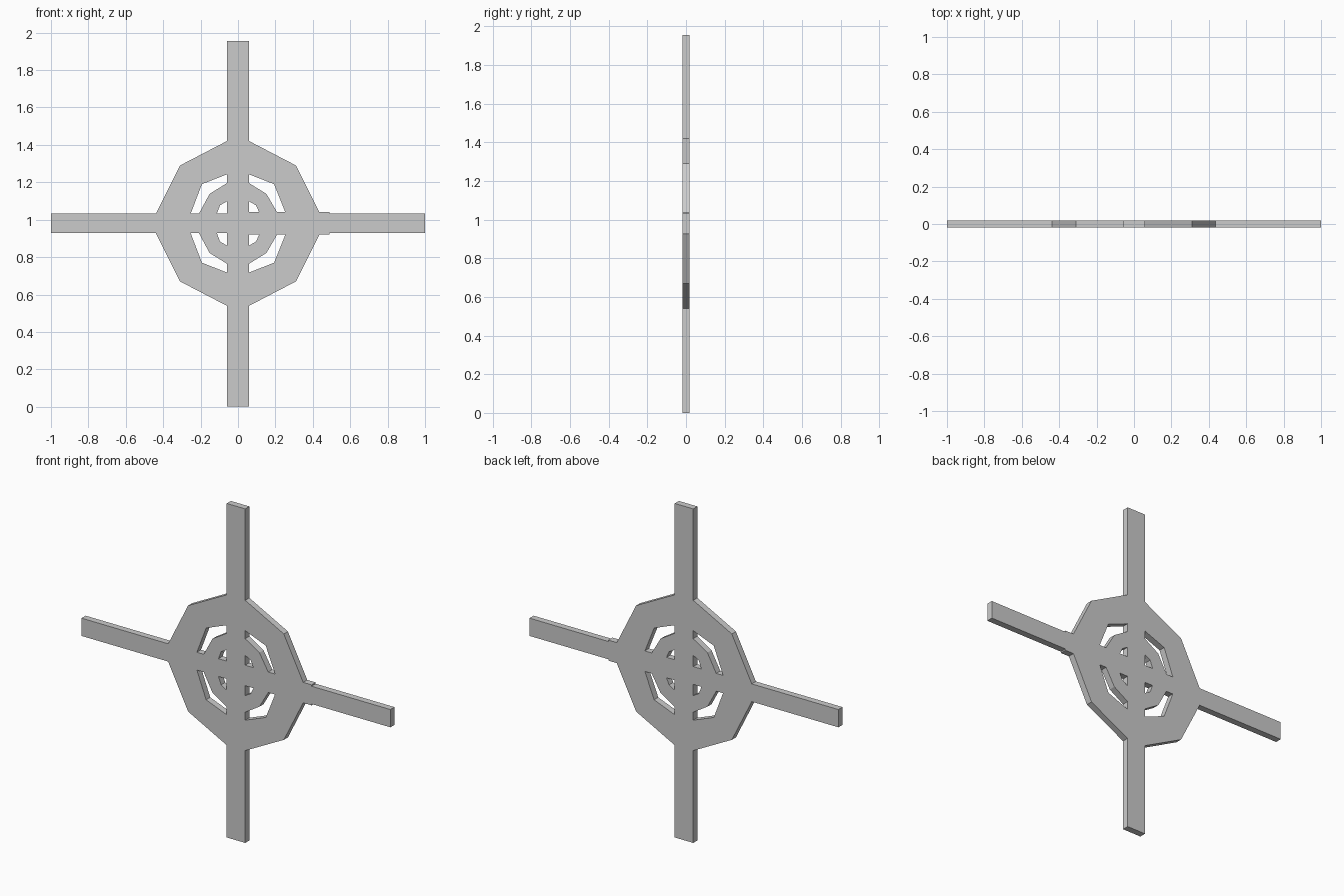
import bpy, bmesh
from math import pi

if "Cube" in bpy.data.objects:
    bpy.data.objects.remove(bpy.data.objects["Cube"])

CZ = 0.98        # height of the ring centre
HALF_Y = 0.019   # half thickness
BAR = 0.06       # half width of the upright bar
ARM = 0.052      # half height of the cross arm
STUB = 0.06      # half height of the thicker right-hand stub

curve = bpy.data.curves.new("ringed_cross", 'CURVE')
curve.dimensions = '2D'
curve.fill_mode = 'BOTH'
curve.extrude = HALF_Y


def add_loop(points):
    s = curve.splines.new('POLY')
    s.points.add(len(points) - 1)
    for p, (x, z) in zip(s.points, points):
        p.co = (x, z, 0, 1)
    s.use_cyclic_u = True


def place(points, sx, sz):
    """Mirror a quadrant profile into place, keeping it counter-clockwise."""
    out = [(x * sx, CZ + z * sz) for x, z in points]
    return out if sx * sz > 0 else out[::-1]


# outer silhouette: arms, stub and faceted outer ring, one quadrant at a time
outline = []
for sx, sz in ((1, 1), (-1, 1), (-1, -1), (1, -1)):
    tip = 0.975 if sz > 0 else CZ
    if sx > 0:
        arm = [(1, ARM), (0.49, ARM), (0.49, STUB), (0.435, STUB)]
    else:
        arm = [(1, ARM), (0.439, ARM)]
    outline += place(arm + [(0.31, 0.31), (BAR, 0.44), (BAR, tip)], sx, sz)
add_loop(outline)

# openings between the rings and inside the inner ring
for sx in (1, -1):
    h = STUB if sx > 0 else ARM
    window = [(0.209, h), (0.253, h), (0.193, 0.21), (BAR, 0.262),
              (BAR, 0.215), (0.152, 0.158)]
    hub_hole = [(BAR, h), (0.113, h), (0.096, 0.097), (BAR, 0.118)]
    for sz in (1, -1):
        add_loop(place(window, sx, sz))
        add_loop(place(hub_hole, sx, sz))

# turn the filled profile into one upright solid plate
source = bpy.data.objects.new("profile", curve)
bpy.context.collection.objects.link(source)
source.rotation_euler = (pi / 2, 0, 0)
bpy.context.view_layer.update()
deps = bpy.context.evaluated_depsgraph_get()
mesh = bpy.data.meshes.new_from_object(source.evaluated_get(deps))
mesh.transform(source.matrix_world)
bpy.data.objects.remove(source)

bm = bmesh.new()
bm.from_mesh(mesh)
bmesh.ops.remove_doubles(bm, verts=bm.verts, dist=0.0005)
bmesh.ops.recalc_face_normals(bm, faces=bm.faces)
for f in bm.faces:
    f.smooth = False
bm.to_mesh(mesh)
bm.free()
mesh.name = "ringed_cross"
plate = bpy.data.objects.new("ringed_cross", mesh)
bpy.context.collection.objects.link(plate)
